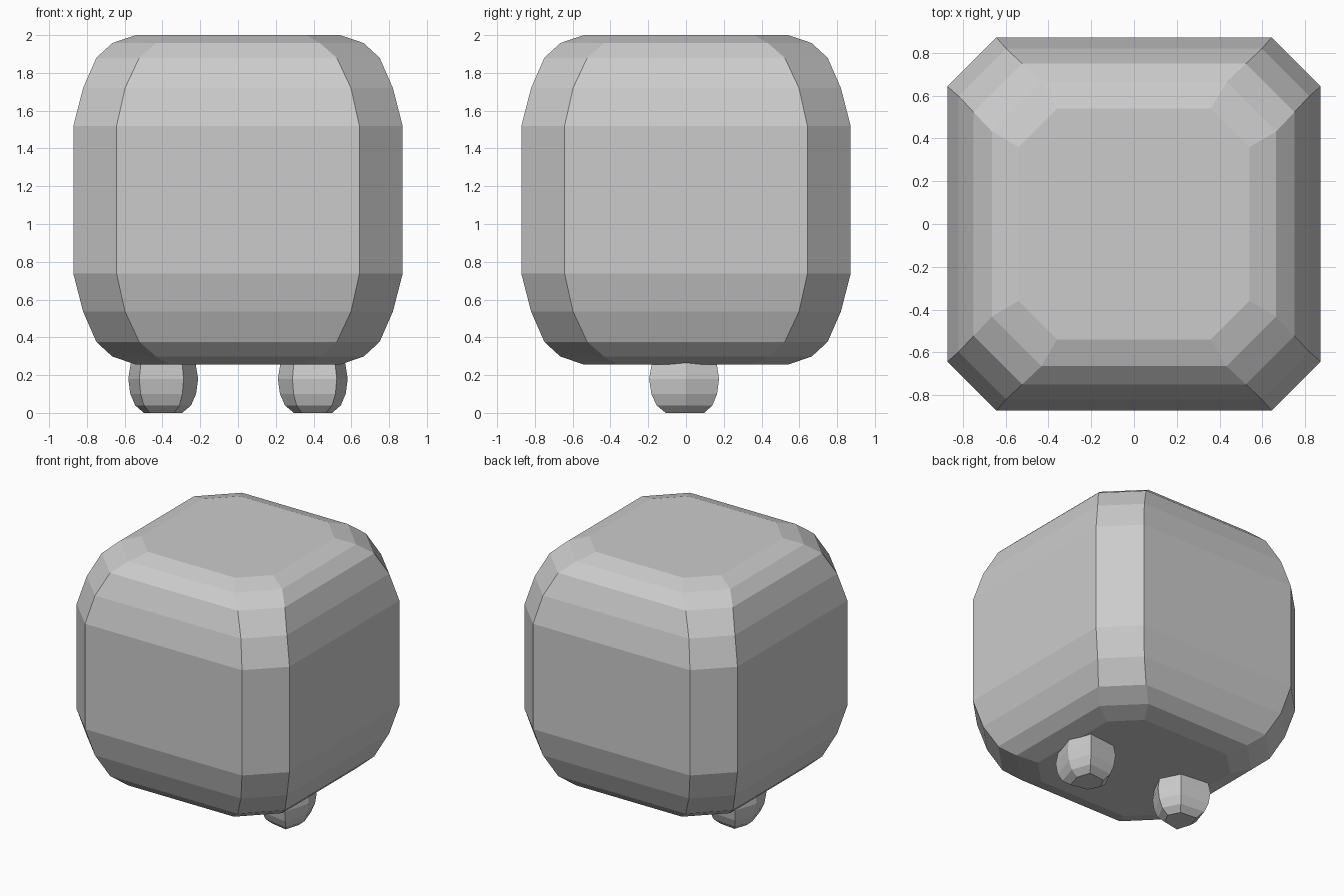
import bpy, bmesh

if "Cube" in bpy.data.objects:
    bpy.data.objects.remove(bpy.data.objects["Cube"])


def loft(name, rings):
    """Skin equal-sized rings of 3D points, capping both ends."""
    bm = bmesh.new()
    loops = [[bm.verts.new(p) for p in ring] for ring in rings]
    n = len(loops[0])
    for a, b in zip(loops, loops[1:]):
        for i in range(n):
            j = (i + 1) % n
            bm.faces.new((a[i], a[j], b[j], b[i]))
    bm.faces.new(loops[0])
    bm.faces.new(loops[-1])
    bmesh.ops.recalc_face_normals(bm, faces=bm.faces)
    mesh = bpy.data.meshes.new(name)
    bm.to_mesh(mesh)
    bm.free()
    obj = bpy.data.objects.new(name, mesh)
    bpy.context.collection.objects.link(obj)
    return obj


# Body: chamfered square rings; profile is (height from middle, half width, flat half)
def octagon(w, f, z):
    return [(w, -f, z), (w, f, z), (f, w, z), (-f, w, z),
            (-w, f, z), (-w, -f, z), (-f, -w, z), (f, -w, z)]


MID = 1.128
profile = [(0.39, 0.872, 0.643), (0.592, 0.82, 0.598), (0.752, 0.75, 0.523),
           (0.83, 0.665, 0.433), (0.872, 0.54, 0.36)]
upper = [octagon(w, f, MID + h) for h, w, f in profile]
lower = [octagon(w, f, MID - h) for h, w, f in reversed(profile)]
loft("body", lower + upper)

# Feet: slightly irregular six-sided pebbles, mirrored across x
outline = [(0.183, 0), (0.125, 0.175), (-0.11, 0.15),
           (-0.187, 0), (-0.11, -0.15), (0.125, -0.195)]
foot_profile = [(0, 0.55), (0.04, 0.80), (0.10, 0.94), (0.18, 1.0),
                (0.26, 0.93), (0.32, 0.80), (0.36, 0.55)]
for side, label in ((1, "right"), (-1, "left")):
    rings = [[(side * (0.398 + x * s), y * s, z) for x, y in outline]
             for z, s in foot_profile]
    loft(label + "_foot", rings)
